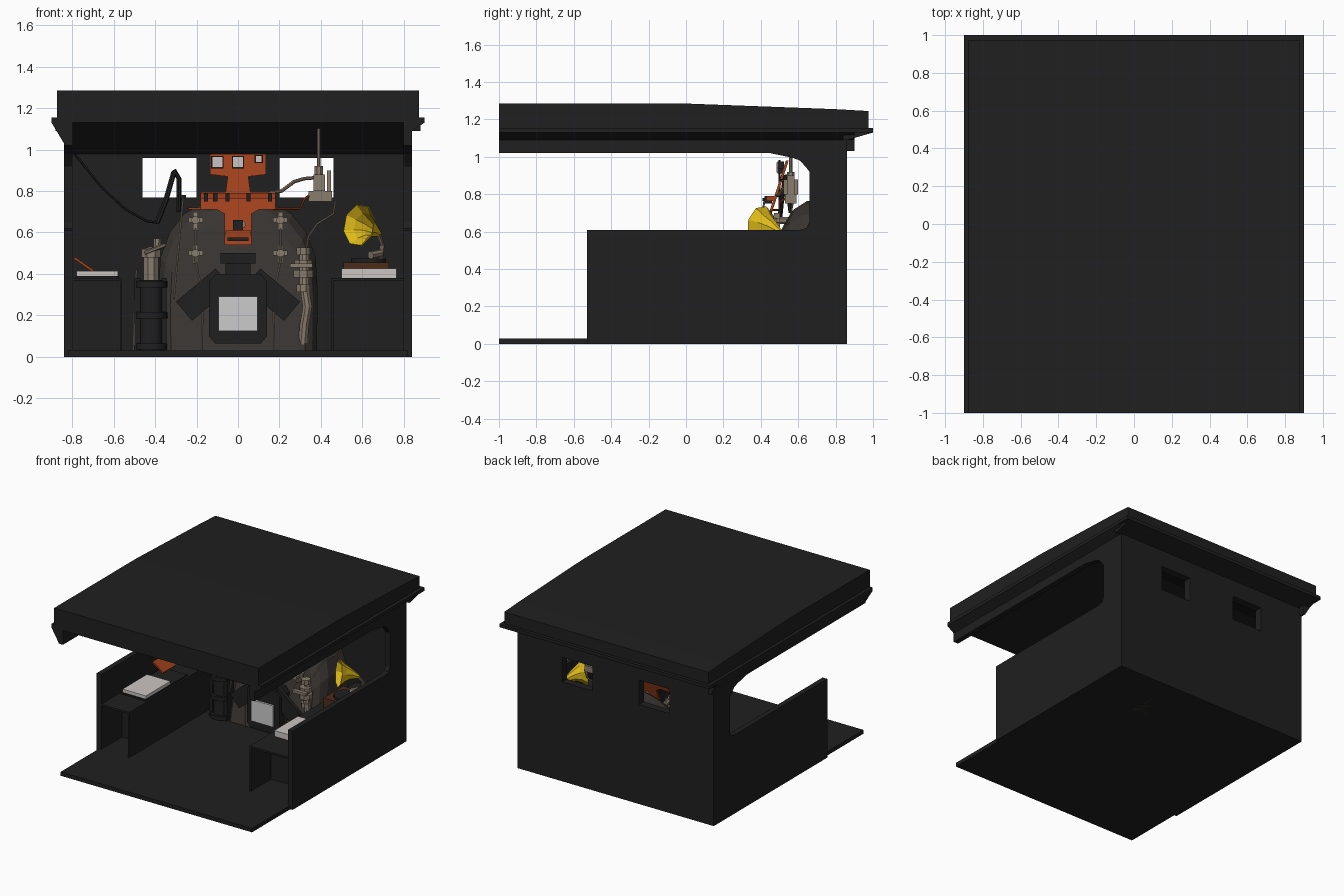
import bpy, bmesh, math
from mathutils import Vector, Matrix

if "Cube" in bpy.data.objects:
    bpy.data.objects.remove(bpy.data.objects["Cube"])


def mat(name, r, g, b):
    m = bpy.data.materials.new(name)
    m.diffuse_color = (r, g, b, 1)
    m.use_nodes = True
    m.node_tree.nodes["Principled BSDF"].inputs["Base Color"].default_value = m.diffuse_color
    return m


BLACK = mat("black", .014, .014, .014)
BROWN = mat("boiler_brown", .04, .034, .03)
RED = mat("orange_red", .35, .05, .012)
BEIGE = mat("beige", .25, .2, .15)
WHITE = mat("paper", .6, .56, .54)
GLOW = mat("pale_grey", .55, .55, .55)
GOLD = mat("yellow", .75, .5, .01)
WOOD = mat("wood", .07, .025, .01)


def finish(name, bm, m, smooth=False):
    bmesh.ops.recalc_face_normals(bm, faces=bm.faces)
    me = bpy.data.meshes.new(name)
    bm.to_mesh(me)
    bm.free()
    me.materials.append(m)
    for p in me.polygons:
        p.use_smooth = smooth and len(p.vertices) == 4
    o = bpy.data.objects.new(name, me)
    bpy.context.collection.objects.link(o)
    return o


def boxes(name, m, *ranges, rot=None):
    """Each range is x0,x1,y0,y1,z0,z1; rot = (angle, axis) about its centre."""
    bm = bmesh.new()
    for x0, x1, y0, y1, z0, z1 in ranges:
        M = Matrix.Translation(((x0 + x1) / 2, (y0 + y1) / 2, (z0 + z1) / 2))
        if rot:
            M = M @ Matrix.Rotation(math.radians(rot[0]), 4, rot[1])
        M = M @ Matrix.Diagonal((x1 - x0, y1 - y0, z1 - z0, 1))
        bmesh.ops.create_cube(bm, size=1, matrix=M)
    return finish(name, bm, m)


def prism(name, m, pts, a, b, axis, shear=None):
    """Extrude a profile: axis X takes (y,z) points, axis Y takes (x,z); shear moves y with z."""
    bm = bmesh.new()
    def P(p, t):
        if axis == 'X':
            return (t, p[0], p[1])
        return (p[0], t + (shear(p[1]) if shear else 0), p[1])
    f = bm.faces.new([bm.verts.new(P(p, a)) for p in pts])
    g = bmesh.ops.extrude_face_region(bm, geom=[f])
    vs = [v for v in g['geom'] if isinstance(v, bmesh.types.BMVert)]
    off = (b - a, 0, 0) if axis == 'X' else (0, b - a, 0)
    bmesh.ops.translate(bm, vec=off, verts=vs)
    return finish(name, bm, m)


def sweep(name, m, pts, radii, n=8, caps=True):
    """Round tube along points, with one radius or a radius per point."""
    pts = [Vector(p) for p in pts]
    if not isinstance(radii, (list, tuple)):
        radii = [radii] * len(pts)
    bm, rings, prev, side = bmesh.new(), [], None, None
    for i, p in enumerate(pts):
        d = (pts[min(i + 1, len(pts) - 1)] - pts[max(i - 1, 0)]).normalized()
        side = d.orthogonal().normalized() if prev is None else prev.rotation_difference(d) @ side
        prev, up = d, d.cross(side)
        rings.append([bm.verts.new(p + radii[i] * (side * math.cos(2 * math.pi * (k + .5) / n)
                      + up * math.sin(2 * math.pi * (k + .5) / n))) for k in range(n)])
    for r, s in zip(rings, rings[1:]):
        for k in range(n):
            bm.faces.new((r[k], r[(k + 1) % n], s[(k + 1) % n], s[k]))
    if caps:
        bm.faces.new(rings[0])
        bm.faces.new(rings[-1])
    return finish(name, bm, m, n > 8)


# Shell: floor, side walls, back wall with two windows
boxes("floor", BLACK, (-.82, .82, -1, .84, 0, .03))
wall = [(-.53, 0), (.86, 0), (.86, 1.15), (-1, 1.15), (-1, 1.02), (.45, 1.02), (.57, .995), (.61, .98),
        (.645, .94), (.66, .92), (.66, .65), (.645, .62), (.61, .61), (-.53, .61)]
for s, n in ((-1, "left"), (1, "right")):
    prism(n + "_wall", BLACK, wall, s * .8, s * .84, 'X')
    # gutter slant under the roof lip
    prism(n + "_gutter", BLACK, [(s * .9, 1.13), (s * .84, 1.03 if s < 0 else 1.09), (s * .82, 1.03 if s < 0 else 1.09), (s * .82, 1.14)],
          -1, .9, 'Y')
boxes("back_wall", BLACK, (-.82, .82, .8, .86, 0, .77), (-.82, .82, .8, .86, .96, 1.15),
      (-.82, -.46, .8, .86, .77, .96), (-.2, .2, .8, .86, .77, .96), (.46, .82, .8, .86, .77, .96))
prism("back_gutter", BLACK, [(1, 1.13), (.86, 1.09), (.84, 1.09), (.84, 1.14)], -.88, .88, 'X')
prism("ceiling_slope", BLACK, [(.45, 1.15), (.81, .975), (.81, 1.15)], -.8, .8, 'X')

# Roof
prism("roof", BLACK, [(-1, 1.15), (.975, 1.15), (.975, 1.245), (.8, 1.255), (0, 1.285), (-1, 1.285)], -.875, .875, 'X')
boxes("roof_lip", BLACK, (-.9, .9, -1, 1, 1.13, 1.155))

# Side benches with recessed fronts
for n, a, b, y in (("left", -.8, -.56, -.53), ("right", .45, .8, -.5)):
    i = -.57 if a < 0 else .46
    boxes(n + "_bench", BLACK, (a, b, y, .8, .365, .38), (min(i, a if a > 0 else b), max(i, a if a > 0 else b), y, .8, .03, .37),
          (a, b, y + .25, y + .27, .03, .37))

# Boiler: arch section with sloping, chamfered backhead
half = [(.38, 0), (.385, .3), (.375, .48), (.33, .6), (.26, .69), (.17, .74), (.08, .765)]
arch = half + [(-x, z) for x, z in reversed(half)]
bm = bmesh.new()
rings = []
for k, y0, sl in ((1, .82, 0), (1, .45, .26), (.94, .39, .26), (.85, .36, .26)):
    rings.append([bm.verts.new((x * k, y0 + sl * z * k, z * k)) for x, z in arch])
for r, q in zip(rings, rings[1:]):
    for k in range(len(arch)):
        j = (k + 1) % len(arch)
        bm.faces.new((r[k], r[j], q[j], q[k]))
bm.faces.new(rings[-1])
bm.faces.new(rings[0])
finish("boiler", bm, BROWN)
fy = lambda z: .36 + .26 * z

# Fire door: bevelled frame, pale opening, spread flaps, top hinge
c = [(.14, .1), (.14, .36), (.11, .4), (-.11, .4), (-.14, .36), (-.14, .1), (-.11, .065), (.11, .065)]
prism("fire_frame", BLACK, c, .31, .43, 'Y')
boxes("fire_opening", GLOW, (-.093, .093, .295, .32, .125, .29))
for s, n in ((-1, "left"), (1, "right")):
    boxes(n + "_fire_flap", BLACK, (s * .165 - .125, s * .165 + .125, .33, .36, .24, .36), rot=(s * 40, 'Y'))
boxes("fire_hinge", BLACK, (-.085, .085, .36, .5, .45, .5), (-.06, .06, .35, .46, .38, .45))

# Orange gauge bracket, leaning back
hp = [(.065, .54), (.065, .69), (.1, .71), (.18, .71), (.18, .795), (.06, .795), (.05, .87), (.135, .88), (.135, .98)]
prism("gauge_bracket", RED, hp + [(-x, z) for x, z in reversed(hp)], .46, .475, 'Y', lambda z: (z - .75) * .32)
boxes("bracket_shelf", RED, (-.18, .18, .43, .47, .765, .79), (-.06, .06, .4, .45, .55, .61), (-.24, -.18, .46, .47, .71, .72))
boxes("bracket_slot", BLACK, (-.05, .05, .388, .402, .56, .575), (-.025, .025, .36, .43, .61, .66))
for i, (x, w) in enumerate(((-.1, .024), (0, .024), (.1, .014))):
    z = .94 if i < 2 else .955
    boxes("gauge_%d" % i, BLACK, (x - w - .006, x + w + .006, .49, .525, z - w - .006, z + w + .006))
    boxes("gauge_face_%d" % i, WHITE, (x - w, x + w, .483, .5, z - w, z + w))
for i, x in enumerate((-.155, -.11, -.05, .05, .155)):
    boxes("bracket_clip_%d" % i, BLACK, (x - .01, x + .01, .42, .46, .75, .79))
sweep("bracket_knob", BEIGE, [(.02, .36, .64), (.02, .45, .64)], .018)

# Boiler valves and thin drain pipes
for s, n in ((-1, "left"), (1, "right")):
    for z in (.66, .5):
        y = fy(z)
        sweep("%s_valve_%d" % (n, z * 100), BEIGE, [(s * .205, y - .09, z), (s * .205, y + .02, z)], .02)
        boxes("%s_valve_body_%d" % (n, z * 100), BEIGE, (s * .205 - .035, s * .205 + .035, y - .05, y - .03, z - .012, z + .012),
              (s * .205 - .012, s * .205 + .012, y - .06, y - .03, z - .05, z + .04))
    sweep(n + "_drain_pipe", BEIGE, [(s * .205, .44, .62), (s * .205, .42, .46), (s * .17, .34, .3), (s * .175, .33, .03)], .005, 6)

# Whistle pipe and valve block on the right
sweep("whistle_pipe", BEIGE, [(.39, .56, .76), (.39, .56, .92), (.39, .56, .92), (.39, .56, 1.12)], [.022, .022, .01, .01])
boxes("valve_block", BEIGE, (.34, .455, .53, .59, .75, .8), (.365, .42, .52, .6, .8, .88), (.43, .45, .54, .58, .8, .9))
sweep("gauge_pipe", BEIGE, [(.15, .48, .79), (.21, .5, .8), (.27, .53, .845), (.32, .55, .86), (.38, .56, .865)], .009)
sweep("orange_pipe", RED, [(.17, .47, .715), (.3, .5, .715), (.32, .5, .76), (.345, .54, .78)], .006, 6)
sweep("looping_pipe", BEIGE, [(.47, .57, .75), (.46, .56, .69), (.38, .53, .64), (.34, .5, .58), (.33, .45, .52)], .005, 6)

# Injector pipe on the right
sweep("injector_pipe", BEIGE, [(.31, .4, .03), (.32, .39, .15), (.335, .38, .24), (.32, .38, .34), (.32, .4, .5)], .024)
for i, (z, r) in enumerate(((.33, .035), (.4, .05), (.45, .045), (.51, .035))):
    sweep("injector_joint_%d" % i, BEIGE, [(.315, .38, z - .018), (.315, .38, z + .018)], r)
boxes("injector_handle", BEIGE, (.25, .36, .31, .34, .43, .45))

# Brake stand on the left
sweep("brake_column", BLACK, [(-.42, .4, .03), (-.42, .4, .37)], .06, 12)
for z in (.05, .2, .35):
    sweep("brake_flange_%d" % (z * 100), BLACK, [(-.42, .4, z - .015), (-.42, .4, z + .015)], .08, 12)
boxes("brake_side", BLACK, (-.5, -.47, .36, .44, .03, .38), (-.37, -.345, .36, .44, .03, .38))
sweep("brake_valve", BEIGE, [(-.42, .4, z) for z in (.37, .48, .48, .52, .52)] + [(-.39, .4, .5), (-.39, .4, .57)],
      [.04, .04, .05, .05, .02, .02, .02])
sweep("brake_handle", BEIGE, [(-.45, .36, .5), (-.35, .36, .54)], .01)
sweep("brake_pipe", BEIGE, [(-.49, .4, .42), (-.5, .38, .25), (-.505, .38, .03)], .005, 6)

# Regulator linkage, pull cord and long rod
sweep("pull_cord", BLACK, [(-.79, .5, .98), (-.66, .5, .82), (-.54, .5, .71), (-.44, .5, .655), (-.38, .5, .645)], .006, 6)
sweep("regulator_lever", BLACK, [(-.39, .5, .65), (-.35, .51, .75), (-.31, .53, .89)], .013, 6)
sweep("regulator_link", BLACK, [(-.31, .53, .9), (-.285, .54, .86), (-.285, .56, .7)], .012, 6)
sweep("long_rod", BEIGE, [(-.265, .42, .77), (-.31, .34, .28)], .005, 6)
boxes("rod_grip", BLACK, (-.28, -.25, .41, .44, .765, .78))

# Papers and tilted cover on the benches
boxes("left_papers", WHITE, (-.78, -.58, -.3, 0, .385, .415))
boxes("left_tray", BLACK, (-.785, -.575, -.31, .2, .38, .39))
boxes("orange_cover", RED, (-.8, -.69, .08, .24, .44, .452), rot=(35, 'Y'))
boxes("right_papers", WHITE, (.5, .765, -.27, .02, .38, .425))
boxes("crate", WOOD, (.51, .73, .32, .56, .38, .455))

# Gramophone with eight-sided horn
sweep("turntable", BLACK, [(.63, .42, .455), (.63, .42, .475)], .085, 16)
sweep("tone_arm", BEIGE, [(.69, .53, .46), (.695, .54, .54), (.675, .5, .6)], .013)
sweep("sound_box", BEIGE, [(.64, .45, .49), (.69, .5, .5)], .02)
horn = sweep("horn", GOLD, [(.585, .4, .635), (.61, .426, .63), (.64, .46, .62), (.68, .505, .595)], [.105, .07, .042, .015], 8, False)
horn.modifiers.new("thickness", 'SOLIDIFY').thickness = .004
